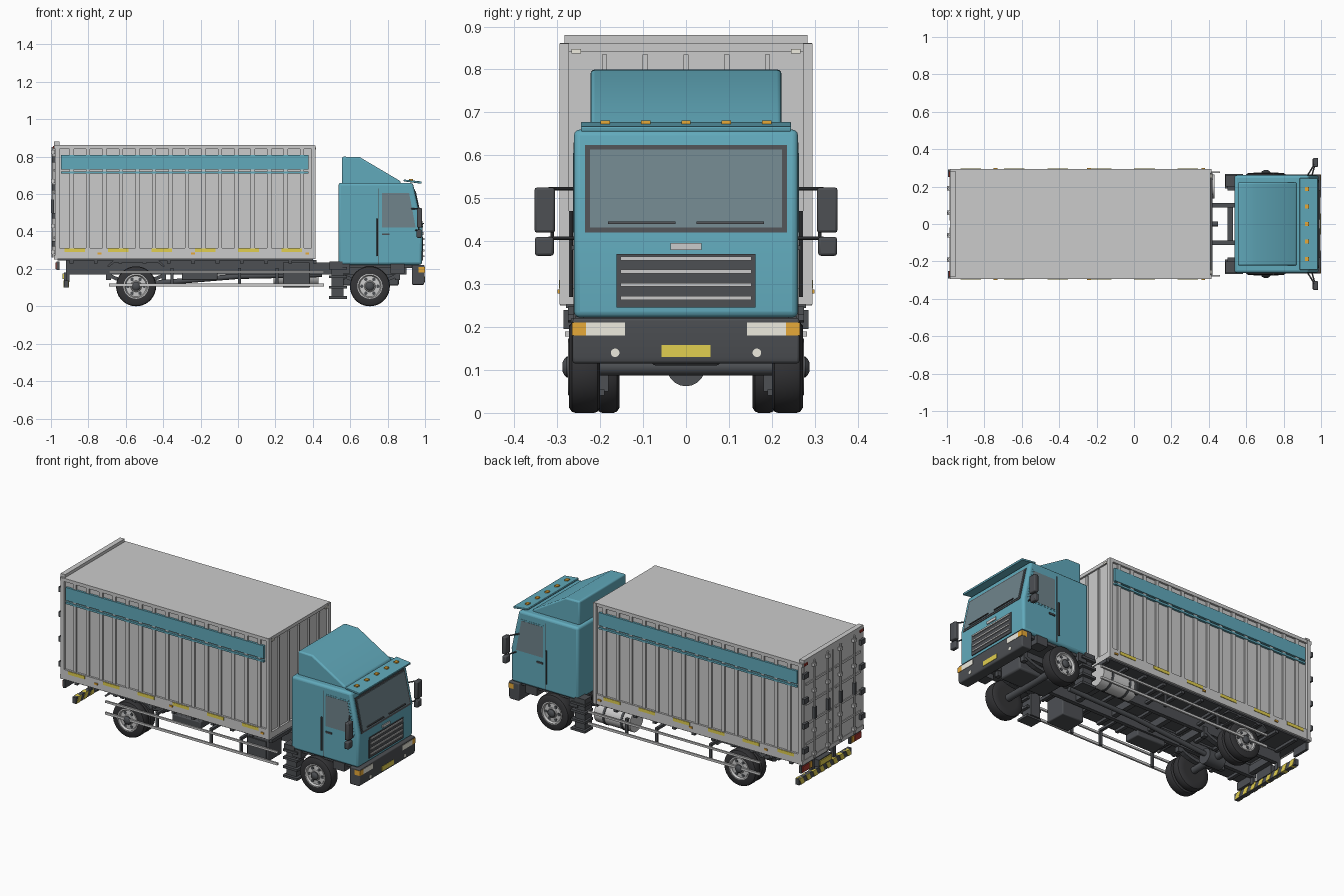
import bpy, bmesh, math
from mathutils import Vector, Matrix

if "Cube" in bpy.data.objects:
    bpy.data.objects.remove(bpy.data.objects["Cube"])

def mat(name, r, g, b):
    m = bpy.data.materials.new(name)
    m.diffuse_color = (r, g, b, 1)
    m.use_nodes = True
    m.node_tree.nodes["Principled BSDF"].inputs["Base Color"].default_value = m.diffuse_color
    return m

TEAL = mat("teal", .12, .40, .50)
DARK = mat("dark", .075, .08, .088)
TYRE = mat("rubber", .035, .035, .038)
GLASS = mat("glass", .16, .23, .26)
YELLOW = mat("yellow", .75, .62, .08)
ORANGE = mat("orange", .80, .40, .04)
WHITE = mat("lamp_white", .85, .83, .74)
RED = mat("red", .40, .04, .03)

def finish(name, bm, m=None, bevel=0, seg=3, smooth=False):
    bmesh.ops.recalc_face_normals(bm, faces=bm.faces)
    me = bpy.data.meshes.new(name)
    bm.to_mesh(me)
    bm.free()
    ob = bpy.data.objects.new(name, me)
    bpy.context.collection.objects.link(ob)
    if m:
        me.materials.append(m)
    if bevel:
        b = ob.modifiers.new("bevel", 'BEVEL')
        b.width, b.segments = bevel, seg
    if smooth or bevel:
        bpy.ops.object.select_all(action='DESELECT')
        ob.select_set(True)
        bpy.context.view_layer.objects.active = ob
        bpy.ops.object.shade_smooth_by_angle(angle=math.radians(35))
    return ob

def boxes(name, ranges, m=None, mirror=False, bevel=0):
    """ranges: (x0, x1, y0, y1, z0, z1); mirror repeats each across y = 0"""
    bm = bmesh.new()
    for x0, x1, y0, y1, z0, z1 in ranges:
        for s in ((1, -1) if mirror else (1,)):
            M = Matrix.Translation(((x0+x1)/2, s*(y0+y1)/2, (z0+z1)/2)) @ Matrix.Diagonal((x1-x0, y1-y0, z1-z0, 1))
            bmesh.ops.create_cube(bm, size=1, matrix=M)
    return finish(name, bm, m, bevel, 2)

def prism(name, polys, axis, a, b, m=None, mirror=False, bevel=0, seg=3):
    """Polygons in xz (axis y) or yz (axis x), extruded from a to b"""
    bm = bmesh.new()
    for pts in polys:
        for s in ((1, -1) if mirror else (1,)):
            P = (lambda p, d: (p[0], s*d, p[1])) if axis == 'y' else (lambda p, d: (d, s*p[0], p[1]))
            A = [bm.verts.new(P(p, a)) for p in pts]
            B = [bm.verts.new(P(p, b)) for p in pts]
            n = len(pts)
            bm.faces.new(A)
            bm.faces.new(B[::-1])
            for i in range(n):
                bm.faces.new((A[i], B[i], B[(i+1) % n], A[(i+1) % n]))
    return finish(name, bm, m, bevel, seg)

def rods(name, segs, r, m=None, mirror=False, sides=16):
    bm = bmesh.new()
    for p, q in segs:
        for s in ((1, -1) if mirror else (1,)):
            p1, q1 = Vector((p[0], s*p[1], p[2])), Vector((q[0], s*q[1], q[2]))
            M = Matrix.Translation((p1+q1)/2) @ Vector((0, 0, 1)).rotation_difference(q1-p1).to_matrix().to_4x4()
            bmesh.ops.create_cone(bm, cap_ends=True, segments=sides, radius1=r, radius2=r, depth=(q1-p1).length, matrix=M)
    return finish(name, bm, m, smooth=True)

def lathe(name, prof, cx, cz, m=None, n=36):
    """Profile (radius, y) turned about a y axis, on both sides"""
    bm = bmesh.new()
    for s in (1, -1):
        rings = [[bm.verts.new((cx+r*math.cos(2*math.pi*i/n), s*y, cz+r*math.sin(2*math.pi*i/n)))
                  for i in range(n)] for r, y in prof]
        for A, B in zip(rings, rings[1:]):
            for i in range(n):
                bm.faces.new((A[i], A[(i+1) % n], B[(i+1) % n], B[i]))
        bm.faces.new(rings[0])
        bm.faces.new(rings[-1])
    return finish(name, bm, m, smooth=True)

# Cargo body: core, rails, posts, ribs
boxes("cargo_body", [(-.97, .40, -.281, .281, .256, .855)])
boxes("cargo_floor", [(-.965, .40, -.28, .28, .244, .258)], DARK)
boxes("cargo_roof", [(-.975, .41, -.293, .293, .842, .862)])
boxes("rear_roof_lip", [(-.985, -.955, -.283, .283, .86, .88)])
boxes("bottom_rail", [(-.975, .41, .275, .293, .252, .312)], mirror=True)
boxes("corner_posts", [(x, x+.022, .272, .295, .252, .86) for x in (-.977, .393)], mirror=True)
boxes("side_ribs", [(-.9+.088*i, -.878+.088*i, .278, .2895, .31, .845) for i in range(15)], mirror=True)
boxes("front_ribs", [(.395, .41, y-.006, y+.006, .27, .835) for y in (-.19, -.095, 0, .095, .19)])
boxes("front_bottom_rail", [(.39, .412, -.29, .29, .252, .29)])
boxes("side_stripe", [(-.945, .377, .28, .2935, .732, .81), (-.945, .377, .28, .2935, .71, .722)], TEAL, True)
boxes("side_reflectors", [(-.927+.232*i, -.817+.232*i, .29, .296, .29, .309) for i in range(6)], YELLOW, True)
boxes("front_marker_lamps", [(.41, .416, .245, .267, .837, .848)], WHITE, True)
boxes("side_marker_lamps", [(x, x+.02, .29, .299, .278, .288) for x in (-.75, -.25, .36)], ORANGE, True)

# Rear doors with lock rods, hinges and handles
boxes("rear_doors", [(-.981, -.965, .004, .27, .275, .84)], mirror=True)
boxes("rear_frame", [(-.984, -.965, -.293, .293, .25, .275), (-.984, -.965, -.293, .293, .84, .862)])
boxes("door_ribs", [(-.986, -.978, .02, .26, z, z+.014) for z in (.36, .48, .60, .72)], mirror=True)
rods("lock_rods", [((-.991, y, .262), (-.991, y, .852)) for y in (.06, .19)], .006, None, True, 10)
boxes("rod_brackets", [(-.999, -.98, y-.012, y+.012, z, z+.018) for y in (.06, .19) for z in (.28, .42, .66, .815)], None, True)
boxes("door_handles", [(-1, -.984, y-.009, y+.009, .50, .57) for y in (.06, .19)], DARK, True)
boxes("door_hinges", [(-.995, -.97, .25, .292, z, z+.03) for z in (.32, .47, .62, .77)], DARK, True)
boxes("rear_top_lamps", [(-.99, -.98, .25, .28, .845, .858)], RED, True)

# Chassis
boxes("frame_rails", [(-.92, .9, .088, .112, .17, .235)], DARK, True)
boxes("subframe_rails", [(-.92, .41, .085, .115, .233, .248)], DARK, True)
boxes("cross_members", [(x, x+.03, -.1, .1, .18, .225) for x in (-.9, -.68, -.42, -.2, .05, .3, .5, .8)], DARK)
boxes("floor_bearers", [(-.9+.13*i, -.88+.13*i, -.275, .275, .228, .248) for i in range(11)], DARK)
rods("drive_shaft", [((-.55, 0, .115), (.0, 0, .16)), ((0, 0, .16), (.45, 0, .17))], .014, DARK)
rods("axles", [((x, -.24, .107), (x, .24, .107)) for x in (-.545, .705)], .02, DARK)
rods("differential", [((-.60, 0, .107), (-.49, 0, .107))], .045, DARK, sides=20)
boxes("engine_block", [(.56, .86, -.08, .08, .11, .22)], DARK, bevel=.01)
boxes("spring_hangers", [(x+d, x+d+.025, .092, .12, .14, .2) for x in (-.545, .705) for d in (-.16, .135)], DARK, True)
for x, n in ((-.545, "rear"), (.705, "front")):
    arc = [(x-.15+.3*i/8, .118+.04*((i-4)/4)**2) for i in range(9)]
    prism(n+"_leaf_spring", [arc + [(a, b+.02) for a, b in arc[::-1]]], 'y', .092, .122, DARK, True)
prism("rear_mudguards", [[(-.70, .215), (-.665, .247), (-.425, .247), (-.39, .215), (-.40, .21), (-.43, .235), (-.66, .235), (-.69, .21)]],
      'y', .155, .275, DARK, True)
boxes("battery_box", [(-.30, -.11, -.2, -.1, .14, .185)], DARK, bevel=.006)
boxes("tool_box", [(.24, .385, -.262, -.13, .10, .235)], DARK, bevel=.006)
boxes("tool_box_lid", [(.25, .375, -.268, -.26, .115, .22)], DARK)
rods("fuel_tank", [((.19, .2, .17), (.43, .2, .17))], .064, sides=32)
rods("tank_straps", [((x, .2, .17), (x+.014, .2, .17)) for x in (.24, .36)], .067, DARK, sides=32)

# Side guards
boxes("side_guards", [(-.69, .46, .272, .282, .178, .19), (-.69, .46, .272, .282, .107, .121)], mirror=True)
boxes("guard_posts", [(x, x+.016, .262, .273, .105, .2) for x in (-.36, .0, .2)], DARK, True)
boxes("guard_brackets", [(x, x+.016, .1, .273, .19, .205) for x in (-.36, .0, .2)], DARK, True)

# Rear underrun bar with slanted stripes, and lamps
boxes("underrun_bar", [(-.93, -.906, -.25, .25, .1, .137)], DARK)
boxes("underrun_posts", [(-.92, -.90, .09, .115, .13, .21)], DARK, True)
prism("underrun_stripes", [[(y, .1), (y+.032, .1), (y+.05, .137), (y+.018, .137)] for y in [-.245+.0635*i for i in range(8)]],
      'x', -.933, -.904, YELLOW)
boxes("tail_lamp_housings", [(-.97, -.955, .18, .285, .195, .24)], DARK, True)
boxes("tail_lamps_red", [(-.976, -.968, .215, .28, .2, .235)], RED, True)
boxes("tail_lamps_orange", [(-.976, -.968, .19, .213, .2, .235)], ORANGE, True)
boxes("rear_plate", [(-.937, -.93, -.055, .055, .145, .175)], YELLOW)
boxes("rear_plate_holder", [(-.931, -.9, -.06, .06, .13, .18)], DARK)

# Wheels
def tyre(name, x, y0, y1):
    lathe(name, [(.066, y0), (.095, y0), (.104, y0+.006), (.107, y0+.014), (.107, y1-.014),
                 (.104, y1-.006), (.095, y1), (.066, y1), (.062, y1-.012)], x, .107, TYRE)
tyre("front_tyres", .705, .200, .272)
tyre("rear_outer_tyres", -.545, .213, .272)
tyre("rear_inner_tyres", -.545, .155, .209)
for x, n in ((.705, "front"), (-.545, "rear")):
    lathe(n+"_rims", [(.066, .24), (.067, .274), (.061, .275), (.055, .264), (.03, .266), (.027, .272)], x, .107)
    lathe(n+"_hubs", [(.024, .26), (.024, .278), (.018, .284), (.010, .288)], x, .107, DARK, 20)
    ring = [(x+.043*math.cos(k*math.pi/3), .107+.043*math.sin(k*math.pi/3)) for k in range(6)]
    rods(n+"_rim_holes", [((a, .255, b), (a, .2675, b)) for a, b in ring], .009, DARK, True, 14)

# Cab shell, with a leaning windscreen
def fx(z):
    return .987 - max(0, z-.42)*.2167

def slant(z0, z1, t):
    return [(fx(z0)-.003, z0), (fx(z0)+t, z0), (fx(z1)+t, z1), (fx(z1)-.003, z1)]

prism("cab_shell", [[(.537, .222), (.984, .222), (.987, .42), (.935, .66), (.537, .66)]], 'y', -.261, .261, TEAL, bevel=.014)
prism("roof_deflector", [[(.555, .65), (.87, .65), (.87, .668), (.65, .798), (.555, .80)]], 'y', -.222, .222, TEAL, bevel=.012)
prism("sun_visor", [[(.885, .668), (.887, .678), (.983, .667), (.981, .655)]], 'y', -.245, .245, TEAL, bevel=.003)
boxes("visor_lamps", [(.915, .935, y-.011, y+.011, .668, .681) for y in (-.188, -.094, 0, .094, .188)], ORANGE)
prism("windscreen_frame", [slant(.42, .624, .003)], 'y', -.235, .235, DARK)
prism("windscreen", [slant(.432, .614, .006)], 'y', -.224, .224, GLASS)
prism("wipers", [slant(.44, .446, .012)], 'y', .025, .182, DARK, True)
boxes("grille_panel", [(.98, .990, -.162, .162, .245, .37)], DARK)
boxes("grille_bars", [(.985, .996, -.152, .152, z, z+.009) for z in (.263, .294, .325, .355)])
boxes("front_badge_plate", [(.98, .992, -.036, .036, .38, .396)])
prism("door_windows", [[(.77, .42), (.95, .42), (.915, .605), (.77, .605)]], 'y', .25, .2635, GLASS, True)
prism("window_frames", [[(.762, .412), (.96, .412), (.922, .613), (.762, .613)]], 'y', .25, .2622, TEAL, True)
boxes("door_seams", [(.752, .755, .255, .2618, .23, .63)], DARK, True)
boxes("door_handles_cab", [(.77, .81, .26, .267, .38, .39)], DARK, True)
rods("grab_handles", [((.745, .268, .27), (.745, .268, .47))], .005, DARK, True, 10)

# Bumper and lamps
prism("front_bumper", [[(.93, .115), (.993, .115), (.998, .13), (.998, .221), (.93, .221)]], 'y', -.264, .264, DARK, bevel=.006)
boxes("headlamps", [(.985, 1.0, .142, .233, .18, .21)], WHITE, True)
boxes("indicators", [(.965, 1.0, .233, .2655, .18, .21)], ORANGE, True)
rods("fog_lamps", [((.99, .165, .14), (1.0, .165, .14))], .01, WHITE, True, 20)
boxes("front_plate", [(.99, 1.0, -.057, .057, .13, .158)], YELLOW)

# Wheel wells, steps and mirrors
boxes("cab_floor", [(.55, .935, -.24, .24, .205, .226)], DARK)
boxes("fender_skirts", [(.545, .60, .19, .258, .175, .225), (.815, .89, .19, .258, .175, .225)], DARK, True)
boxes("step_boxes", [(.5, .565, .18, .25, .05, .225)], DARK, True)
boxes("step_treads", [(.487, .582, .19, .268, z, z+.014) for z in (.04, .095, .15, .197)], DARK, True)
boxes("rear_cab_mounts", [(.49, .56, .2, .262, .2, .24)], DARK, True)
boxes("mirrors", [(.957, .985, .305, .353, .42, .525), (.955, .982, .308, .352, .366, .41)], DARK, True, .006)
rods("mirror_arms", [((.925, .255, .522), (.965, .32, .522)), ((.95, .255, .407), (.968, .32, .407)),
                     ((.965, .312, .522), (.966, .312, .4))], .004, DARK, True, 10)
